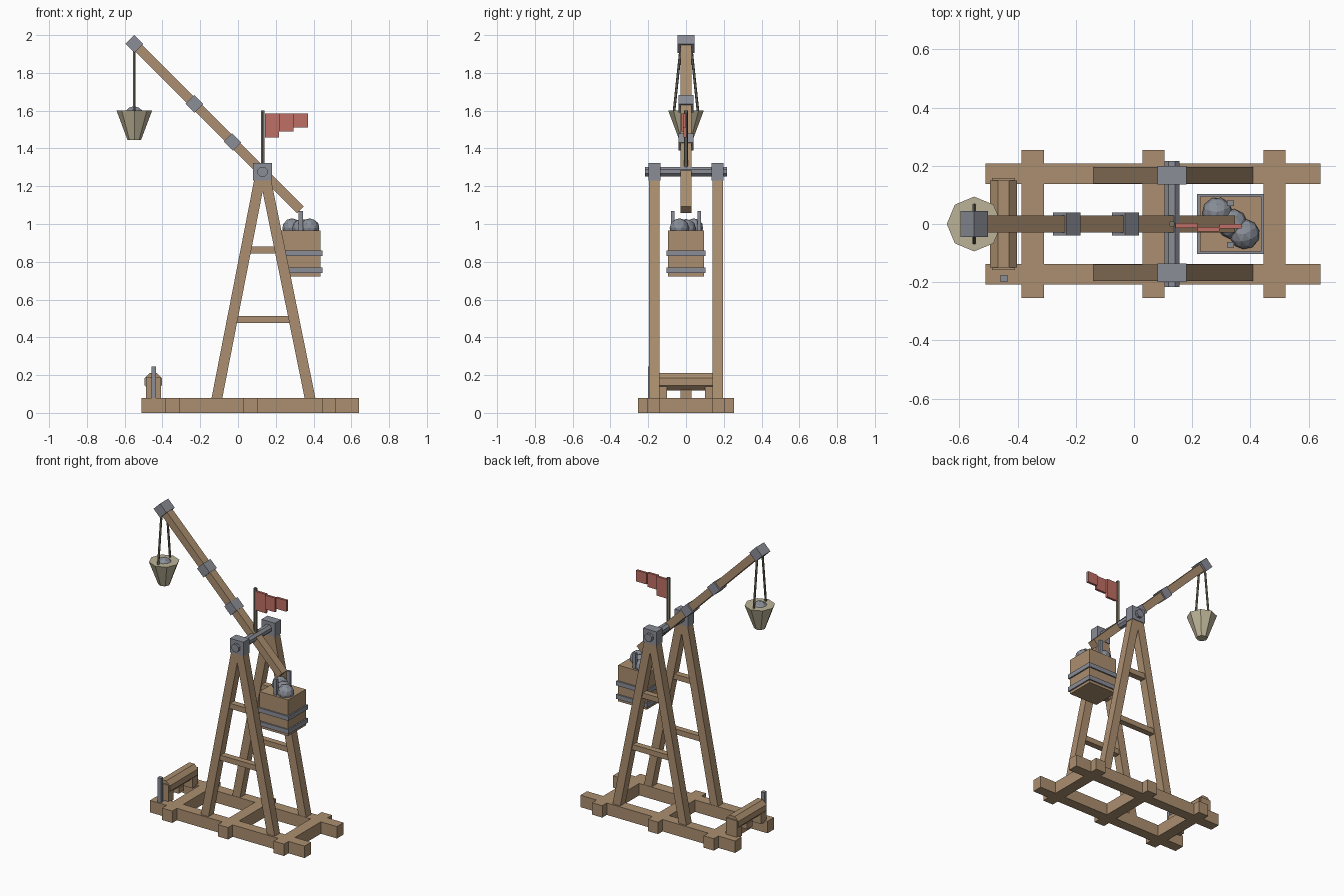
import bpy, math, random
from mathutils import Vector, Matrix

if "Cube" in bpy.data.objects:
    bpy.data.objects.remove(bpy.data.objects["Cube"])

random.seed(3)


def material(name, rgb):
    m = bpy.data.materials.new(name)
    m.diffuse_color = (*rgb, 1)
    m.use_nodes = True
    m.node_tree.nodes["Principled BSDF"].inputs["Base Color"].default_value = m.diffuse_color
    return m


WOOD = material("wood", (0.41, 0.275, 0.16))
IRON = material("iron", (0.26, 0.27, 0.31))
STONE = material("stone", (0.25, 0.27, 0.31))
CANVAS = material("canvas", (0.50, 0.45, 0.31))
ROPE = material("rope", (0.20, 0.18, 0.13))
RED = material("flag_red", (0.52, 0.16, 0.13))


def finish(name, mat):
    o = bpy.context.object
    o.name = name
    o.data.materials.append(mat)
    return o


def box(name, x, y, z, mat):
    """Box from three (min, max) ranges."""
    bpy.ops.mesh.primitive_cube_add(size=1)
    o = finish(name, mat)
    o.data.transform(Matrix.LocRotScale(
        Vector([(a + b) / 2 for a, b in (x, y, z)]), None,
        Vector([b - a for a, b in (x, y, z)])))
    return o


def beam(name, a, b, thick, wide, mat):
    """Square timber between two points of the xz plane, wide along y."""
    a, b = Vector(a), Vector(b)
    d = (b - a).normalized()
    side = Vector((0, 1, 0))
    bpy.ops.mesh.primitive_cube_add(size=1)
    o = finish(name, mat)
    rot = Matrix((side.cross(d), side, d)).transposed().to_4x4()
    o.data.transform(Matrix.Translation((a + b) / 2) @ rot
                     @ Matrix.Diagonal((thick, wide, (b - a).length, 1)))
    return o


def rod(name, a, b, r1, r2, mat, sides=8, turn=0):
    """Faceted rod or cone from a to b."""
    a, b = Vector(a), Vector(b)
    bpy.ops.mesh.primitive_cone_add(vertices=sides, radius1=r1, radius2=r2,
                                    depth=(b - a).length)
    o = finish(name, mat)
    rot = (b - a).to_track_quat('Z', 'Y').to_matrix().to_4x4()
    o.data.transform(Matrix.Translation((a + b) / 2) @ rot
                     @ Matrix.Rotation(turn, 4, 'Z'))
    return o


def rock(name, pos, r):
    bpy.ops.mesh.primitive_ico_sphere_add(subdivisions=2, radius=r)
    o = finish(name, STONE)
    o.data.transform(Matrix.Translation(pos) @ Matrix.Rotation(random.random() * 3, 4, 'Z'))


PX, PZ = 0.13, 1.277          # pivot of the throwing arm

# Base frame
for s in (-1, 1):
    box("base_rail", (-0.51, 0.64), sorted((s * 0.137, s * 0.207)), (0, 0.08), WOOD)
for x in (-0.348, 0.067, 0.482):
    box("base_crossbeam", (x - 0.038, x + 0.038), (-0.255, 0.255), (0, 0.08), WOOD)

# Two A-frames with rungs, bearing blocks and the axle
for s in (-1, 1):
    y = s * 0.167
    for foot in (-0.121, 0.391):
        beam("frame_leg", (foot, y, 0.03), (PX + (foot - PX) * 0.03, y, PZ), 0.056, 0.056, WOOD)
    for z, x0, x1 in ((0.495, -0.02, 0.28), (0.862, 0.05, 0.215)):
        box("frame_rung", (x0, x1), (y - 0.02, y + 0.02), (z - 0.018, z + 0.018), WOOD)
    box("bearing_block", (PX - 0.05, PX + 0.05), (y - 0.032, y + 0.032),
        (PZ - 0.047, PZ + 0.047), IRON)
rod("axle", (PX, -0.217, PZ), (PX, 0.217, PZ), 0.028, 0.028, IRON, 8, math.pi / 8)

# Throwing arm at 45 degrees with iron bands and a tip cap
tip = Vector((-0.549, 0, 1.954))
down = Vector((1, 0, -1)).normalized()
beam("throwing_arm", tip, (0.33, 0, 1.075), 0.05, 0.057, WOOD)
for name, c, size, wide in (("arm_tip_cap", 0.0, 0.067, 0.088),
                            ("arm_band", 0.45, 0.064, 0.078),
                            ("arm_band", 0.735, 0.062, 0.078)):
    p = tip + down * c
    beam(name, p - down * 0.034, p + down * 0.034, size, wide, IRON)

# Sling bucket with its ropes and shot
rod("sling_bucket", (-0.549, 0, 1.445), (-0.549, 0, 1.6), 0.036, 0.094, CANVAS)
rock("sling_shot", (-0.549, 0, 1.572), 0.052)
for s in (-1, 1):
    rod("sling_rope", (-0.549, s * 0.064, 1.59), (-0.549, s * 0.027, 1.94),
        0.007, 0.007, ROPE, 6)

# Counterweight crate with bands, hangers and stones
box("counterweight_crate", (0.226, 0.438), (-0.094, 0.094), (0.722, 0.965), WOOD)
for z in (0.755, 0.845):
    box("crate_band", (0.217, 0.447), (-0.103, 0.103), (z - 0.015, z + 0.015), IRON)
for s in (-1, 1):
    box("crate_hanger", (0.319, 0.343), (s * 0.071 - 0.009, s * 0.071 + 0.009),
        (0.95, 1.07), IRON)
for pos in ((0.286, 0.04, 0.978), (0.338, 0.0, 0.975), (0.38, -0.035, 0.978)):
    rock("crate_stone", pos, 0.052)

# Pennant on its pole
rod("flag_pole", (PX, 0, PZ), (PX, 0, 1.6), 0.011, 0.011, ROPE, 6)
for i, (z, y) in enumerate(((1.457, -0.005), (1.49, -0.018), (1.51, -0.008))):
    x = 0.142 + i * 0.076
    box("flag_panel", (x, x + 0.076), (y - 0.008, y + 0.008), (z, 1.585), RED)

# Winch: drum on two posts, with an iron lever
for s in (-1, 1):
    box("winch_post", (-0.488, -0.408), sorted((s * 0.1, s * 0.158)), (0.07, 0.19), WOOD)
rod("winch_drum", (-0.448, -0.15, 0.165), (-0.448, 0.15, 0.165),
    0.05, 0.05, WOOD, 8, math.pi / 8)
box("winch_chock", (-0.475, -0.42), (-0.028, 0.028), (0.08, 0.12), WOOD)
box("winch_lever", (-0.459, -0.434), (-0.2, -0.176), (0.07, 0.245), IRON)
